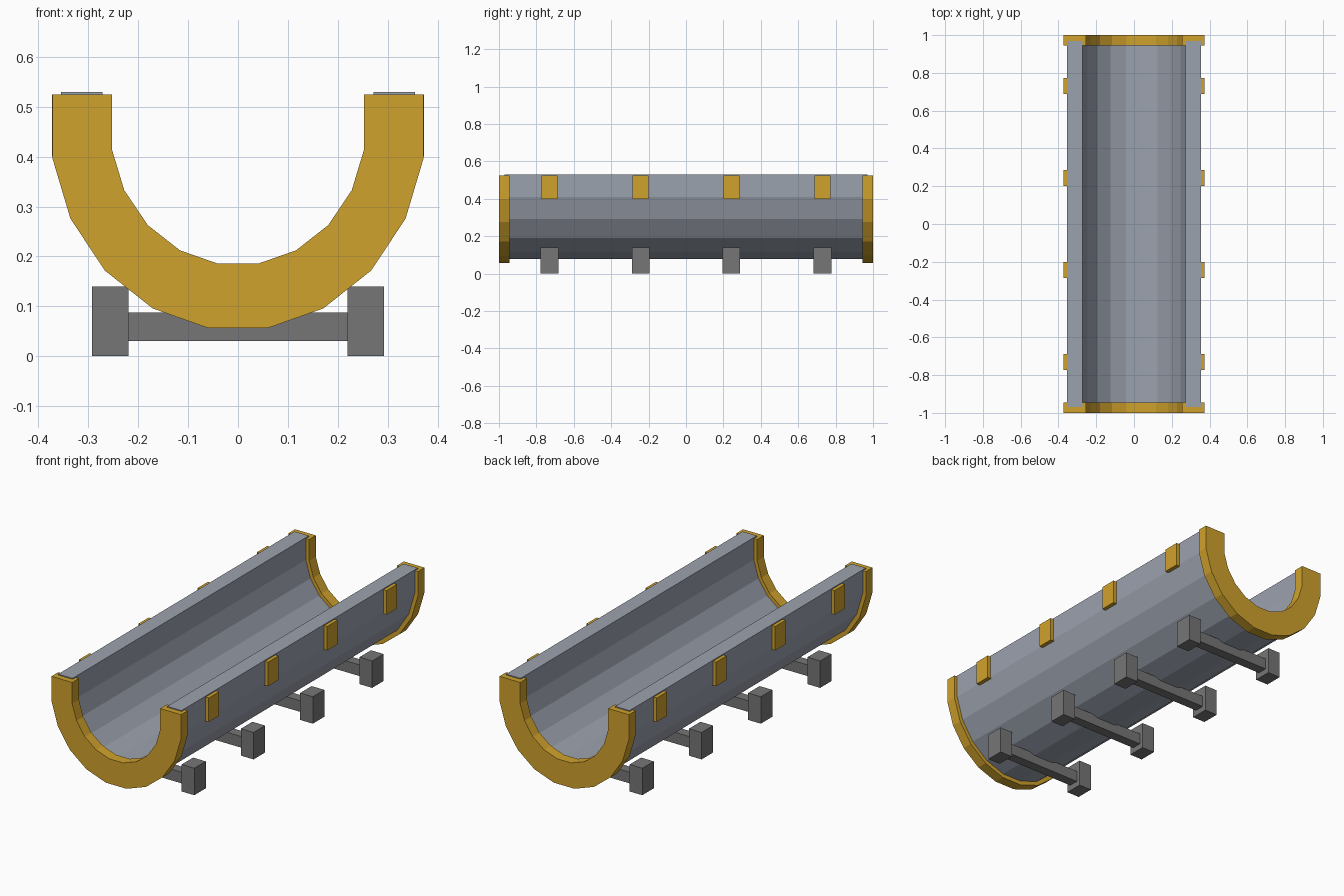
import bpy, bmesh, math

if "Cube" in bpy.data.objects:
    bpy.data.objects.remove(bpy.data.objects["Cube"])


def material(name, color):
    m = bpy.data.materials.new(name)
    m.diffuse_color = color
    m.use_nodes = True
    m.node_tree.nodes["Principled BSDF"].inputs["Base Color"].default_value = m.diffuse_color
    return m


gold = material("gold_paint", (0.63, 0.36, 0.025, 1))
steel = material("blue_grey", (0.33, 0.36, 0.42, 1))
dark = material("support_grey", (0.18, 0.18, 0.18, 1))


def add_object(name, bm, mat):
    bmesh.ops.recalc_face_normals(bm, faces=bm.faces[:])
    me = bpy.data.meshes.new(name)
    bm.to_mesh(me)
    bm.free()
    me.materials.append(mat)
    ob = bpy.data.objects.new(name, me)
    bpy.context.collection.objects.link(ob)
    return ob


def curve(a, b, zc, top):
    """Half of a 20-sided oval with straight upright ends."""
    pts = [(a * math.sin(math.radians(d)), zc - b * math.cos(math.radians(d)))
           for d in range(-81, 82, 18)]
    return [(pts[0][0], top)] + pts + [(pts[-1][0], top)]


def channel(name, outer, inner, y0, y1, mat):
    """U-shaped channel between two matching curves."""
    bm = bmesh.new()
    rings = [[[bm.verts.new((x, y, z)) for x, z in c] for c in (outer, inner)]
             for y in (y0, y1)]
    (o0, i0), (o1, i1) = rings
    n = len(outer)
    for k in range(n - 1):
        for p, q in ((o0, o1), (i0, i1), (o0, i0), (o1, i1)):
            bm.faces.new((p[k], p[k + 1], q[k + 1], q[k]))
    for k in (0, n - 1):
        bm.faces.new((o0[k], i0[k], i1[k], o1[k]))
    return add_object(name, bm, mat)


def box(name, x, y, z, mat):
    """Box from (min, max) ranges."""
    bm = bmesh.new()
    bmesh.ops.create_cube(bm, size=1)
    for v in bm.verts:
        v.co = [r[0] if c < 0 else r[1] for c, r in zip(v.co, (x, y, z))]
    return add_object(name, bm, mat)


# Trough body
channel("trough", curve(0.359, 0.40, 0.472, 0.53), curve(0.275, 0.30, 0.461, 0.53),
        -0.97, 0.97, steel)

# Gold end rims
rim_out = curve(0.377, 0.411, 0.462, 0.525)
rim_in = curve(0.256, 0.276, 0.458, 0.525)
channel("front_rim", rim_out, rim_in, -1.0, -0.945, gold)
channel("back_rim", rim_out, rim_in, 0.945, 1.0, gold)

# Supports and side clips
for i, y in enumerate((-0.73, -0.243, 0.243, 0.73)):
    box(f"crossbar_{i}", (-0.225, 0.225), (y - 0.026, y + 0.026), (0.03, 0.088), dark)
    for side, s in (("left", -1), ("right", 1)):
        box(f"foot_{side}_{i}", sorted((s * 0.22, s * 0.293)),
            (y - 0.047, y + 0.047), (0, 0.14), dark)
        box(f"clip_{side}_{i}", sorted((s * 0.345, s * 0.373)),
            (y - 0.043, y + 0.043), (0.40, 0.525), gold)
